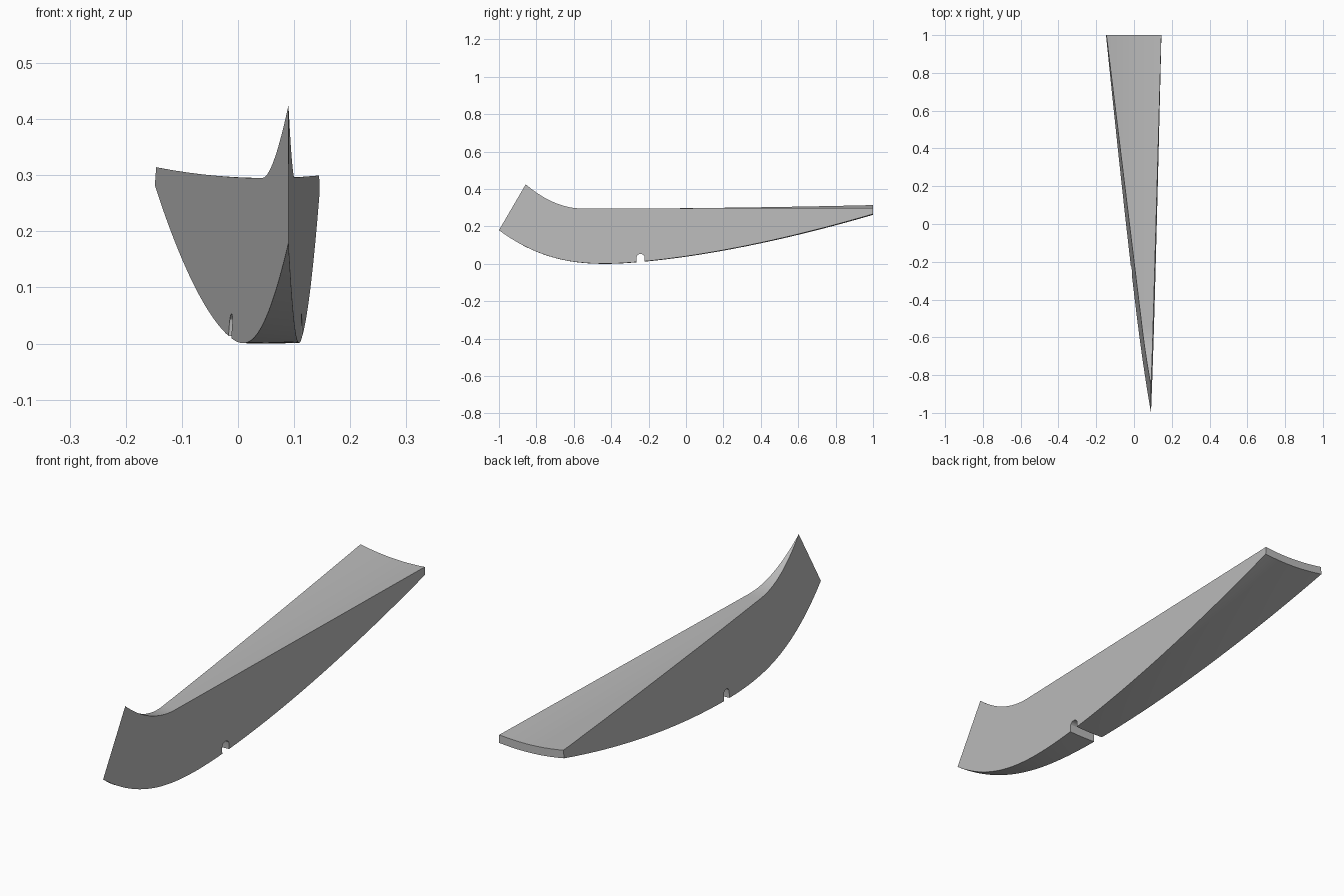
import bpy, bmesh, math

cube = bpy.data.objects.get("Cube")
if cube:
    bpy.data.objects.remove(cube, do_unlink=True)

grey = bpy.data.materials.new("plain_grey")
grey.use_nodes = True
colour = (0.5, 0.5, 0.5, 1)
grey.diffuse_color = colour
grey.node_tree.nodes["Principled BSDF"].inputs["Base Color"].default_value = colour

STATIONS, ACROSS = 64, 10
TIP_X, RAKE = 0.09, 0.143 / 0.245      # raked leading edge shared by both walls


def make_object(name, bm):
    bmesh.ops.recalc_face_normals(bm, faces=bm.faces[:])
    mesh = bpy.data.meshes.new(name)
    bm.to_mesh(mesh)
    bm.free()
    mesh.materials.append(grey)
    ob = bpy.data.objects.new(name, mesh)
    bpy.context.collection.objects.link(ob)
    return ob


def top_height(y):
    # level deck sweeping up to the pointed prow
    return 0.295 + 0.13 * max(0, (-0.55 - y) / 0.307) ** 2


def keel_height(y):
    # deep rounded front, long rising tail
    if y < -0.42:
        return 0.18 * ((-0.42 - y) / 0.58) ** 2.4
    return 0.262 * ((y + 0.42) / 1.42) ** 1.58


def row(bm, y, z):
    # one crosswise strip between the two slanted side planes
    s = (y + 1) - (z - 0.18) * RAKE
    left, right = TIP_X - 0.122 * s, TIP_X + 0.0283 * s
    verts = []
    for i in range(ACROSS + 1):
        x = left + (right - left) * i / ACROSS
        dish = 0.5 * (x - 0.05) ** 2 * min(1, max(0, s))
        verts.append(bm.verts.new((x, y, z + dish)))
    return verts


# Wedge body: deck, keel, two side walls and the tail face
bm = bmesh.new()
tops, keels = [], []
for k in range(STATIONS + 1):
    u = (k / STATIONS) ** 1.3
    y_top, y_keel = -0.857 + 1.857 * u, -1 + 2 * u
    tops.append(row(bm, y_top, top_height(y_top)))
    keels.append(row(bm, y_keel, keel_height(y_keel)))
for k in range(STATIONS):
    for rows in (tops, keels):
        for i in range(ACROSS):
            bm.faces.new((rows[k][i], rows[k][i + 1], rows[k + 1][i + 1], rows[k + 1][i]))
    for i in (0, ACROSS):
        bm.faces.new((tops[k][i], tops[k + 1][i], keels[k + 1][i], keels[k][i]))
for i in range(ACROSS):
    bm.faces.new((tops[-1][i], tops[-1][i + 1], keels[-1][i + 1], keels[-1][i]))
bmesh.ops.remove_doubles(bm, verts=bm.verts[:], dist=0.0002)
body = make_object("wedge_body", bm)

# Small round-topped groove across the keel
profile = [(-0.264, -0.05), (-0.222, -0.05)]
profile += [(-0.243 + 0.021 * math.cos(a), 0.036 + 0.017 * math.sin(a))
            for a in (math.pi * j / 8 for j in range(9))]
bm = bmesh.new()
face = bm.faces.new([bm.verts.new((-0.3, y, z)) for y, z in profile])
ext = bmesh.ops.extrude_face_region(bm, geom=[face])
bmesh.ops.translate(bm, vec=(0.7, 0, 0),
                    verts=[g for g in ext["geom"] if isinstance(g, bmesh.types.BMVert)])
cutter = make_object("groove_cutter", bm)
cutter.hide_render = True

cut = body.modifiers.new("groove", "BOOLEAN")
cut.operation, cut.solver, cut.object = "DIFFERENCE", "EXACT", cutter
bpy.ops.object.select_all(action="DESELECT")
body.select_set(True)
bpy.context.view_layer.objects.active = body
bpy.ops.object.modifier_apply(modifier=cut.name)
bpy.data.objects.remove(cutter, do_unlink=True)

bpy.ops.object.shade_smooth_by_angle(angle=math.radians(25))
